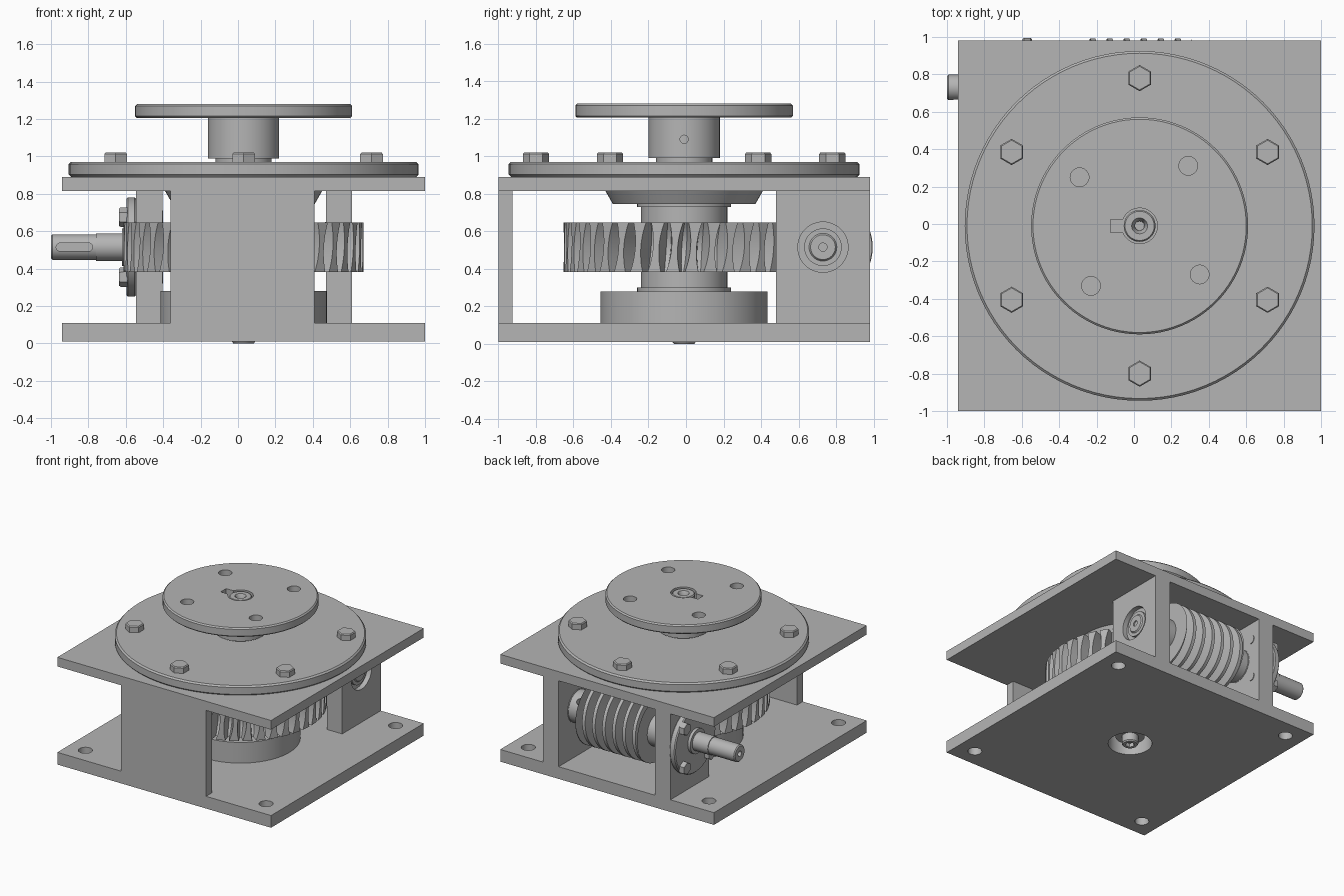
import bpy, bmesh, math
from mathutils import Matrix, Vector

cube = bpy.data.objects.get("Cube")
if cube:
    bpy.data.objects.remove(cube, do_unlink=True)

steel = bpy.data.materials.new("steel_grey")
steel.use_nodes = True
GREY = (0.46, 0.46, 0.46, 1)
steel.diffuse_color = GREY
steel.node_tree.nodes["Principled BSDF"].inputs["Base Color"].default_value = GREY

CX, CY = 0.03, -0.01          # vertical wheel axis
WY, WZ = 0.73, 0.515          # worm axis, along x
UP = Matrix.Translation((CX, CY, 0))
ALONG_X = Matrix.Translation((0, WY, WZ)) @ Matrix.Rotation(math.pi / 2, 4, 'Y')


def finish(name, bm, matrix=Matrix()):
    bmesh.ops.transform(bm, matrix=matrix, verts=bm.verts)
    bmesh.ops.remove_doubles(bm, verts=bm.verts, dist=1e-5)
    bmesh.ops.recalc_face_normals(bm, faces=bm.faces)
    mesh = bpy.data.meshes.new(name)
    bm.to_mesh(mesh)
    bm.free()
    mesh.materials.append(steel)
    ob = bpy.data.objects.new(name, mesh)
    bpy.context.collection.objects.link(ob)
    return ob


def skin(bm, rows, wrap=True):
    """Join rows of points into a quad surface."""
    grid = [[bm.verts.new(p) for p in row] for row in rows]
    n = len(rows[0])
    for a, b in zip(grid, grid[1:]):
        for i in range(n if wrap else n - 1):
            j = (i + 1) % n
            bm.faces.new((a[i], a[j], b[j], b[i]))


def box(name, x, y, z):
    bm = bmesh.new()
    bmesh.ops.create_cube(bm, size=1)
    size = Matrix.Diagonal((x[1] - x[0], y[1] - y[0], z[1] - z[0], 1))
    mid = Vector((sum(x), sum(y), sum(z))) / 2
    return finish(name, bm, Matrix.Translation(mid) @ size)


def lathe(name, profile, matrix=UP, sides=72):
    """Revolve (radius, height) points, closed onto the axis at both ends."""
    bm = bmesh.new()
    profile = [(0, profile[0][1])] + profile + [(0, profile[-1][1])]
    turns = [math.tau * i / sides for i in range(sides)]
    skin(bm, [[(r * math.cos(t), r * math.sin(t), h) for t in turns] for r, h in profile])
    return finish(name, bm, matrix)


def rod(name, r, a, b, matrix=UP, sides=48):
    return lathe(name, [(r, a), (r, b)], matrix, sides)


def disc(name, r, a, b, c=0.01, matrix=UP):
    """Disc with small chamfers on both rims."""
    return lathe(name, [(r - c, a), (r, a + c), (r, b - c), (r - c, b)], matrix, 96)


def cut(ob, *cutters):
    bpy.context.view_layer.objects.active = ob
    for cutter in cutters:
        cutter.hide_render = True
        mod = ob.modifiers.new("cut", 'BOOLEAN')
        mod.operation, mod.solver, mod.object = 'DIFFERENCE', 'EXACT', cutter
        bpy.ops.object.modifier_apply(modifier=mod.name)
        bpy.data.objects.remove(cutter, do_unlink=True)


def at(x, y, z=0):
    return Matrix.Translation((x, y, z))


# Frame: plates, front wall and two worm brackets
PX, PY = (-0.94, 1.0), (-1.0, 0.98)
base = box("base_plate", PX, PY, (0.01, 0.11))
for x in (PX[0] + 0.15, PX[1] - 0.15):
    for y in (PY[0] + 0.15, PY[1] - 0.15):
        cut(base, rod("hole", 0.053, -0.1, 0.2, at(x, y), 32))
cut(base, rod("hole", 0.165, -0.1, 0.2))
box("top_plate", PX, PY, (0.815, 0.89))
box("front_wall", (-0.36, 0.41), (-1.0, -0.925), (0.11, 0.815))
for name, x in (("left_bracket", (0.47, 0.61)), ("right_bracket", (-0.545, -0.405))):
    wall = box(name, x, (0.48, 0.98), (0.11, 0.815))
    cut(wall, rod("hole", 0.134, x[0] - 0.1, x[1] + 0.1, ALONG_X))

# Bearing housings, cover and output flange
lower = rod("lower_housing", 0.445, 0.11, 0.28, sides=96)
cut(lower, rod("recess", 0.165, 0.05, 0.16))
lathe("upper_housing", [(0.38, 0.745), (0.42, 0.815)], sides=96)
disc("cover_flange", 0.935, 0.89, 0.97, 0.012)
rod("cover_neck", 0.15, 0.96, 1.0)
hub = rod("output_hub", 0.19, 0.99, 1.21, sides=64)
cut(hub, rod("pin_hole", 0.022, CX + 0.1, CX + 0.3,
             at(0, CY, 1.09) @ Matrix.Rotation(math.pi / 2, 4, 'Y'), 20))
flange = disc("output_flange", 0.58, 1.205, 1.28)
for i in range(4):
    t = math.radians(51 + 90 * i)
    cut(flange, rod("hole", 0.05, 1.1, 1.4, at(CX + 0.413 * math.cos(t), CY + 0.413 * math.sin(t)), 32))
cut(flange, rod("bore", 0.095, 1.1, 1.4),
    box("keyway", (-0.125, 0.0), (CY - 0.035, CY + 0.035), (1.1, 1.4)))

# Output shaft with centre bore at each end
shaft = lathe("output_shaft", [(0.055, 0), (0.062, 0.01), (0.062, 0.07), (0.11, 0.07), (0.11, 1.2),
                               (0.085, 1.2), (0.085, 1.265), (0.078, 1.275)], sides=48)
cut(shaft, lathe("bore", [(0.025, 1.15), (0.025, 1.24), (0.05, 1.29)], sides=32),
    rod("socket", 0.035, -0.1, 0.03, sides=6))


# Hexagon bolts
def bolt(name, r, height, matrix):
    lathe(name, [(r, 0), (r, height * 0.85), (r * 0.9, height)], matrix, 6)


for i in range(6):
    t = math.radians(30 + 60 * i)
    spot = at(CX + 0.79 * math.cos(t), CY + 0.79 * math.sin(t), 0.965)
    bolt("cover_bolt", 0.07, 0.055, spot @ Matrix.Rotation(math.pi / 2, 4, 'Z'))
for sy in (-1, 1):
    for sz in (-1, 1):
        spot = at(-0.59, WY + sy * 0.16, WZ + sz * 0.16)
        bolt("cap_bolt", 0.052, 0.045, spot @ Matrix.Rotation(-math.pi / 2, 4, 'Y'))
        rod("bolt_end", 0.035, -0.41, -0.4, at(0, sy * 0.16, sz * 0.16) @ ALONG_X, 24)

# Worm wheel: grooves widest at mid height
TEETH, OUTER, ROOT, HALF = 40, 0.642, 0.53, 0.1325
bm = bmesh.new()
rows = []
for k in range(13):
    h = -HALF + 2 * HALF * k / 12
    width = 0.68 - 0.4 * (h / HALF) ** 2
    root = ROOT + 0.05 * (h / HALF) ** 2
    row = []
    for tooth in range(TEETH):
        for u, r in ((-0.5, OUTER), (-0.22, root), (0.22, root), (0.5, OUTER)):
            t = math.tau * (tooth + u * width + 0.75 * h) / TEETH
            row.append((r * math.cos(t), r * math.sin(t), h + WZ))
    rows.append(row)


def ring(row):
    return [(*(Vector(p[:2]).normalized() * 0.2), p[2]) for p in row]


skin(bm, [ring(rows[0])] + rows + [ring(rows[-1])])
finish("worm_wheel", bm, UP)
rod("wheel_hub", 0.23, 0.3, 0.735, sides=64)
rod("lower_spacer", 0.25, 0.275, 0.3, sides=64)
rod("upper_spacer", 0.25, 0.73, 0.75, sides=64)

# Worm thread: one helical surface trimmed flat at both ends
PITCH, START, END = 0.091, -0.25, 0.31
bm = bmesh.new()
rows = []
turns = int((END - START) / PITCH) + 3
for k in range(turns):
    for u, r in ((0, 0.16), (0.25, 0.16), (0.42, 0.262), (0.72, 0.262), (0.96, 0.16)):
        row = []
        for i in range(49):
            t = math.tau * i / 48
            x = START + PITCH * (k - 1.5 + u + i / 48)
            row.append((r * math.cos(t), r * math.sin(t), min(max(x, START), END)))
        rows.append(row)
skin(bm, rows, wrap=False)
finish("worm_thread", bm, ALONG_X)

# Worm shaft, collars and input end with keyway
rod("worm_core", 0.162, START, END, ALONG_X)
collar = rod("worm_collar", 0.13, -0.4, 0.465, ALONG_X)
cut(collar, rod("pin_hole", 0.025, 0.05, 0.2, at(0.39, WY, WZ) @ Matrix.Rotation(-0.8, 4, 'X'), 20))
drive = lathe("worm_shaft", [(0.06, -1.0), (0.068, -0.992), (0.068, -0.76), (0.074, -0.76),
                             (0.074, 0.59), (0.066, 0.6)], ALONG_X, 40)
slot = box("keyway", (-0.95, -0.8), (WY - 0.1, WY - 0.045), (WZ - 0.022, WZ + 0.022))
ends = [rod("keyway_end", 0.0222, 0.045, 0.1, at(x, WY, WZ) @ Matrix.Rotation(math.pi / 2, 4, 'X'), 24)
        for x in (-0.95, -0.8)]
cut(drive, slot, *ends)
cut(drive, rod("centre_hole", 0.022, 0.55, 0.65, ALONG_X, 20),
    rod("centre_hole", 0.022, -1.05, -0.95, ALONG_X, 20))

# Worm bearings and bolted cap
rod("left_bearing", 0.134, 0.465, 0.57, ALONG_X)
rod("left_bearing_race", 0.1, 0.56, 0.59, ALONG_X)
disc("bearing_cap", 0.265, -0.597, -0.545, 0.008, ALONG_X)
rod("cap_collar", 0.1, -0.62, -0.59, ALONG_X)
rod("right_bearing", 0.134, -0.545, -0.402, ALONG_X)

# Smooth round surfaces, keep edges crisp
bpy.ops.object.select_all(action='DESELECT')
for ob in bpy.context.collection.objects:
    if ob.type == 'MESH' and steel.name in ob.data.materials:
        ob.select_set(True)
        bpy.context.view_layer.objects.active = ob
bpy.ops.object.shade_smooth_by_angle(angle=math.radians(30))
